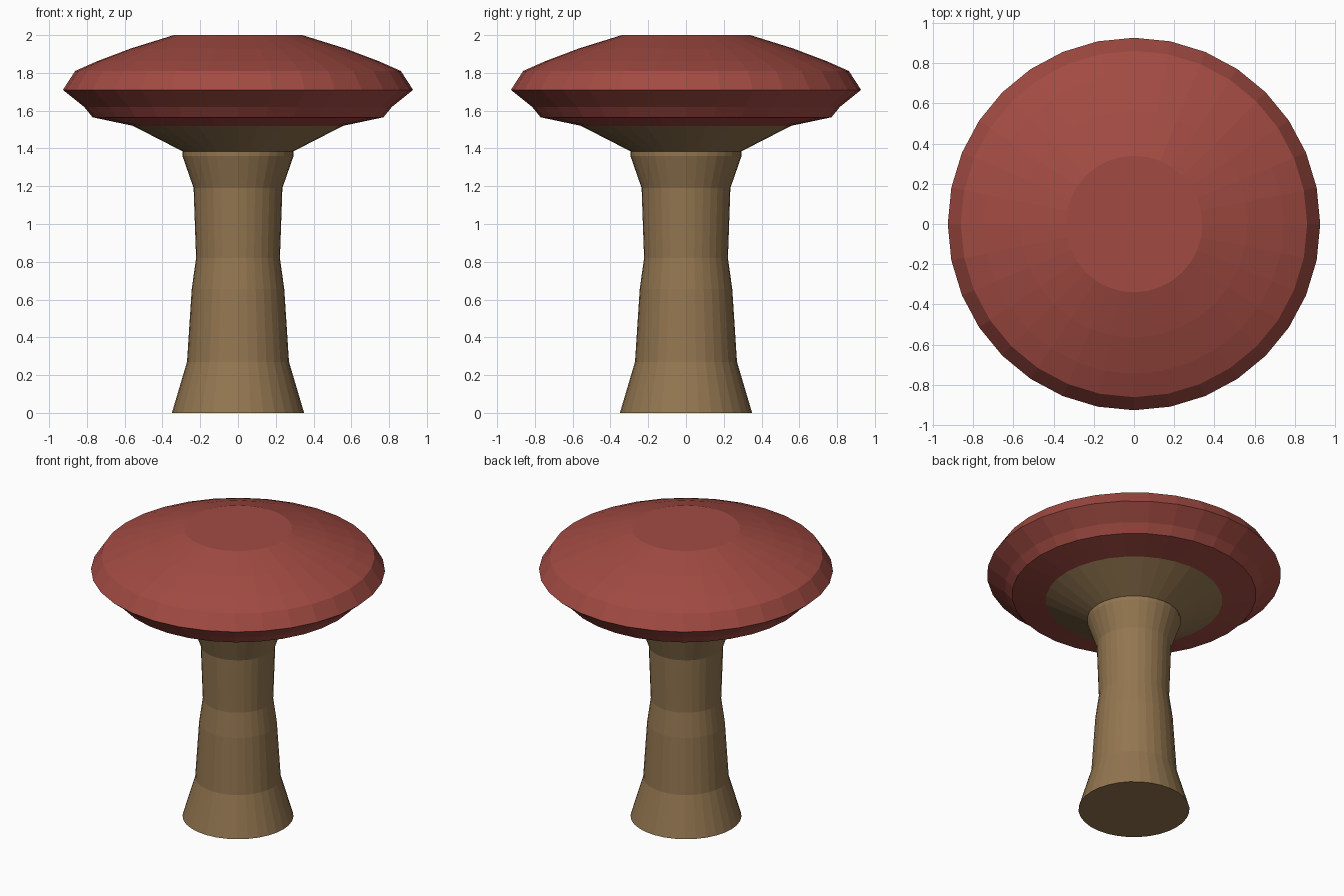
import bpy, bmesh
from math import cos, sin, tau

if "Cube" in bpy.data.objects:
    bpy.data.objects.remove(bpy.data.objects["Cube"])

SIDES = 32


def material(name, rgb):
    mat = bpy.data.materials.new(name)
    mat.diffuse_color = (*rgb, 1)
    mat.use_nodes = True
    mat.node_tree.nodes["Principled BSDF"].inputs["Base Color"].default_value = mat.diffuse_color
    return mat


def lathe(name, profile, mat, cap_bottom=False, cap_top=False):
    """Revolve a bottom-to-top (radius, z) profile around z."""
    bm = bmesh.new()
    rings = [[bm.verts.new((r * cos(tau * i / SIDES), r * sin(tau * i / SIDES), z))
              for i in range(SIDES)] for r, z in profile]
    for low, high in zip(rings, rings[1:]):
        for i in range(SIDES):
            j = (i + 1) % SIDES
            bm.faces.new((low[i], low[j], high[j], high[i]))
    if cap_bottom:
        bm.faces.new(rings[0][::-1])
    if cap_top:
        bm.faces.new(rings[-1])
    mesh = bpy.data.meshes.new(name)
    bm.to_mesh(mesh)
    bm.free()
    mesh.materials.append(mat)
    obj = bpy.data.objects.new(name, mesh)
    bpy.context.collection.objects.link(obj)
    return obj


tan = material("tan", (0.29, 0.18, 0.08))
red = material("red", (0.36, 0.07, 0.055))

# Flared stem
lathe("stem", [(0.35, 0), (0.27, 0.27), (0.245, 0.655), (0.222, 0.82),
               (0.235, 1.19), (0.294, 1.36), (0.294, 1.385)], tan, cap_bottom=True)

# Sloping underside between stem and cap
lathe("gills", [(0.294, 1.385), (0.557, 1.52)], tan)

# Faceted cap with a flat top
lathe("cap", [(0.557, 1.52), (0.77, 1.565), (0.815, 1.62), (0.927, 1.71),
              (0.862, 1.81), (0.745, 1.862), (0.565, 1.93), (0.34, 2.0)],
      red, cap_top=True)
